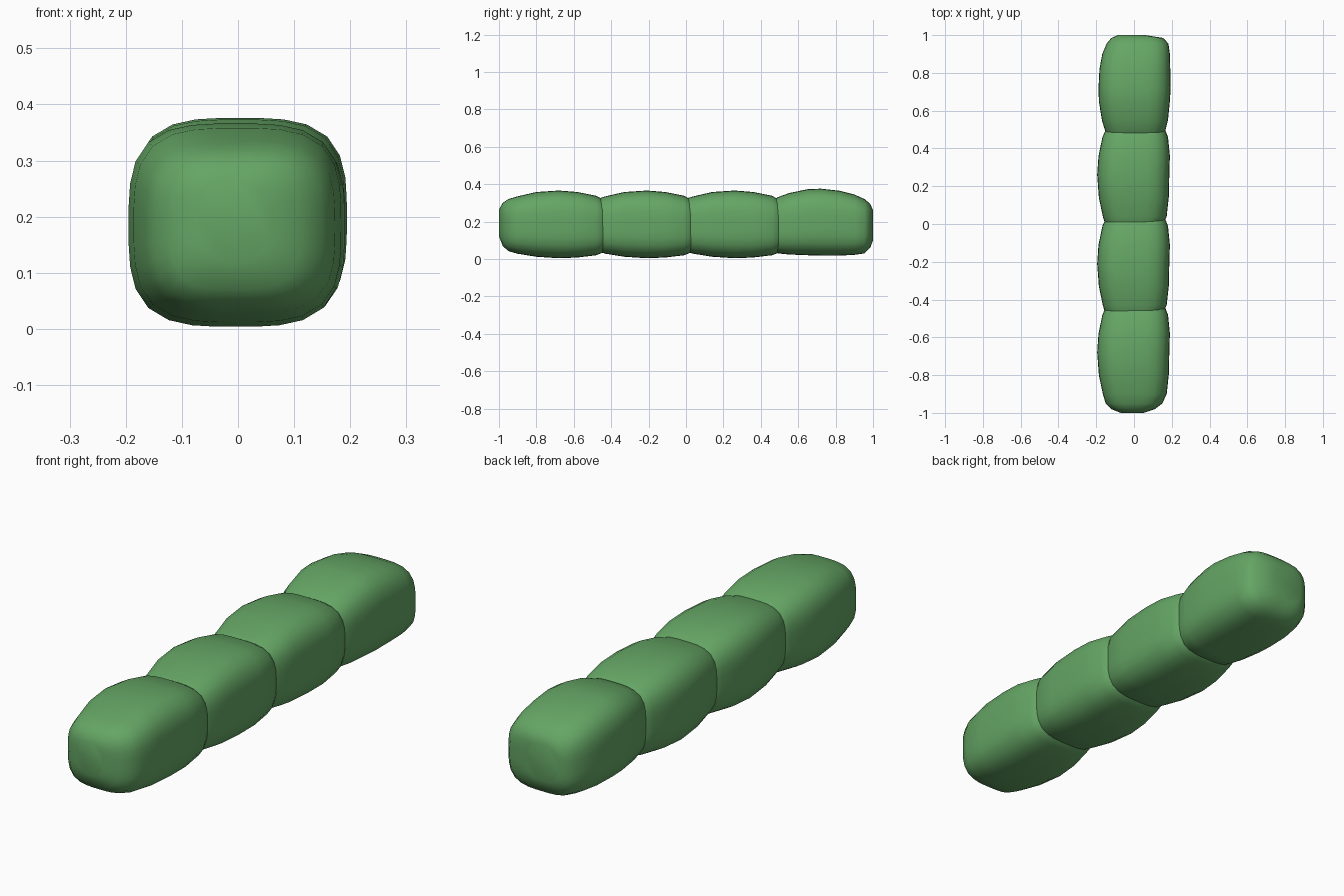
import bpy, bmesh, math

green = bpy.data.materials.new("leaf_green")
green.diffuse_color = (0.13, 0.38, 0.13, 1)

# Cross-sections along the length: y, left, right, bottom, top
BLOCK = [
    (0.00, -0.07, 0.05, 0.12, 0.265),
    (0.02, -0.12, 0.11, 0.07, 0.30),
    (0.05, -0.15, 0.15, 0.042, 0.32),
    (0.10, -0.165, 0.173, 0.028, 0.335),
    (0.20, -0.186, 0.184, 0.012, 0.358),
    (0.32, -0.195, 0.187, 0.004, 0.366),
    (0.42, -0.188, 0.190, 0.008, 0.358),
    (0.52, -0.167, 0.180, 0.020, 0.338),
    (0.57, -0.145, 0.160, 0.04, 0.31),
    (0.60, -0.09, 0.08, 0.10, 0.26),
]
END_BLOCK = [
    (0.43, -0.10, 0.10, 0.10, 0.26),
    (0.46, -0.14, 0.150, 0.05, 0.31),
    (0.49, -0.152, 0.165, 0.03, 0.33),
    (0.55, -0.17, 0.180, 0.024, 0.352),
    (0.65, -0.186, 0.190, 0.020, 0.373),
    (0.72, -0.188, 0.194, 0.018, 0.376),
    (0.82, -0.183, 0.192, 0.018, 0.365),
    (0.90, -0.168, 0.190, 0.022, 0.345),
    (0.955, -0.145, 0.182, 0.030, 0.32),
    (0.985, -0.12, 0.155, 0.06, 0.295),
    (1.00, -0.085, 0.06, 0.10, 0.26),
]


def hedge_block(name, sections, y0, sides=32, power=3.4):
    """Loft rounded-square rings along y and close both ends."""
    bm = bmesh.new()
    rings = []
    for y, left, right, low, high in sections:
        ring = []
        for i in range(sides):
            a = 2 * math.pi * i / sides
            c, s = math.cos(a), math.sin(a)
            r = (abs(c) ** power + abs(s) ** power) ** (-1 / power)
            ring.append(bm.verts.new((
                (left + right) / 2 + (right - left) / 2 * r * c,
                y0 + y,
                (low + high) / 2 + (high - low) / 2 * r * s)))
        rings.append(ring)
    for a, b in zip(rings, rings[1:]):
        for i in range(sides):
            j = (i + 1) % sides
            bm.faces.new((a[i], a[j], b[j], b[i]))
    bm.faces.new(rings[0])
    bm.faces.new(rings[-1])
    bmesh.ops.recalc_face_normals(bm, faces=bm.faces)
    for f in bm.faces:
        f.smooth = True
    mesh = bpy.data.meshes.new(name)
    bm.to_mesh(mesh)
    bm.free()
    mesh.materials.append(green)
    obj = bpy.data.objects.new(name, mesh)
    bpy.context.collection.objects.link(obj)


# Three repeated bushes, overlapping, then the slightly raised far one
for k in range(3):
    hedge_block(f"hedge_block_{k + 1}", BLOCK, -1 + 0.47 * k)
hedge_block("hedge_end_block", END_BLOCK, 0)
